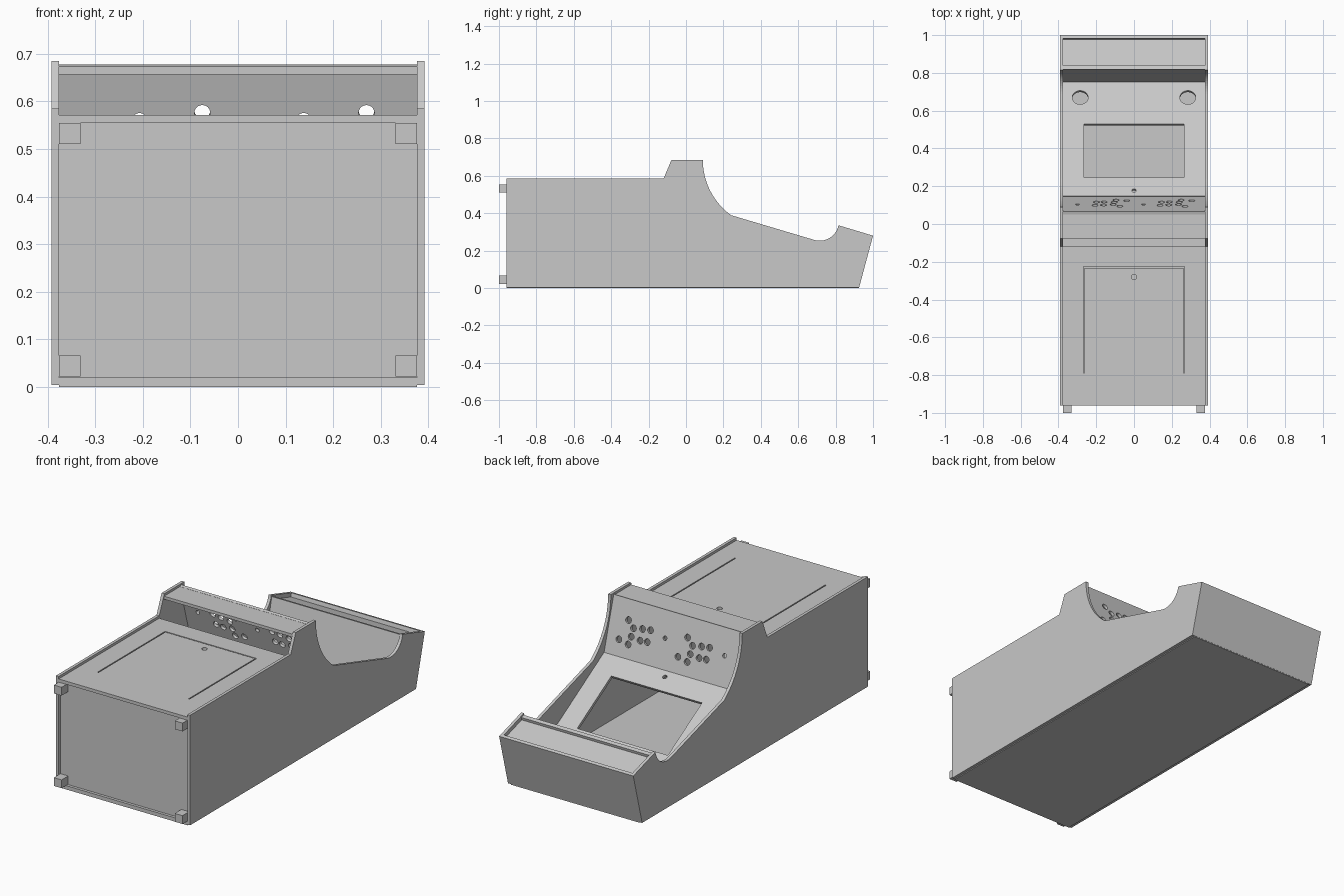
import bpy, bmesh, math
from mathutils import Vector, Matrix

if "Cube" in bpy.data.objects:
    bpy.data.objects.remove(bpy.data.objects["Cube"])

grey = bpy.data.materials.new("panel_grey")
grey.diffuse_color = (0.58, 0.58, 0.58, 1)
grey.use_nodes = True
grey.node_tree.nodes["Principled BSDF"].inputs["Base Color"].default_value = grey.diffuse_color
IN, OUT = 0.376, 0.392      # inner and outer half widths


def prism(name, profile, x0, x1):
    """Extrude a (y, z) profile from x0 to x1."""
    bm = bmesh.new()
    face = bm.faces.new([bm.verts.new((x0, y, z)) for y, z in profile])
    ext = bmesh.ops.extrude_face_region(bm, geom=[face])
    verts = [g for g in ext["geom"] if isinstance(g, bmesh.types.BMVert)]
    bmesh.ops.translate(bm, verts=verts, vec=(x1 - x0, 0, 0))
    bmesh.ops.recalc_face_normals(bm, faces=bm.faces)
    me = bpy.data.meshes.new(name)
    bm.to_mesh(me)
    bm.free()
    me.materials.append(grey)
    ob = bpy.data.objects.new(name, me)
    bpy.context.collection.objects.link(ob)
    return ob


def box(name, x0, x1, y0, y1, z0, z1):
    return prism(name, [(y0, z0), (y1, z0), (y1, z1), (y0, z1)], x0, x1)


def slab(a, b, up, down):
    """Profile of a board along a-b, reaching up and down along its normal."""
    a, b = Vector(a), Vector(b)
    d = (b - a).normalized()
    n = Vector((-d.y, d.x))
    return [tuple(p) for p in (a + n * up, b + n * up, b - n * down, a - n * down)]


def drill(x, yz, a, b, radius, sides=24):
    """Round cutter at (x, yz), square to the board a-b."""
    d = (Vector(b) - Vector(a)).normalized()
    n = Vector((0, -d.y, d.x))
    bm = bmesh.new()
    m = Matrix.Translation((x, yz[0], yz[1])) @ n.to_track_quat('Z', 'Y').to_matrix().to_4x4()
    bmesh.ops.create_cone(bm, cap_ends=True, segments=sides, radius1=radius,
                          radius2=radius, depth=0.1, matrix=m)
    me = bpy.data.meshes.new("cutter")
    bm.to_mesh(me)
    bm.free()
    ob = bpy.data.objects.new("cutter", me)
    bpy.context.collection.objects.link(ob)
    return ob


def cut(ob, cutters):
    for c in cutters:
        mod = ob.modifiers.new("cut", 'BOOLEAN')
        mod.object, mod.operation, mod.solver = c, 'DIFFERENCE', 'EXACT'
    bpy.context.view_layer.objects.active = ob
    for mod in list(ob.modifiers):
        bpy.ops.object.modifier_apply(modifier=mod.name)
    for c in cutters:
        bpy.data.objects.remove(c)


def lerp(a, b, t):
    return (a[0] + (b[0] - a[0]) * t, a[1] + (b[1] - a[1]) * t)


def arc(cy, cz, r, a0, a1, n):
    angles = [math.radians(a0 + (a1 - a0) * i / n) for i in range(n + 1)]
    return [(cy + r * math.cos(a), cz + r * math.sin(a)) for a in angles]


# Side walls with the curved cabinet outline
outline = [(-0.96, 0.004), (0.926, 0.004), (1.0, 0.28)]
outline += arc(0.715, 0.355, 0.102, -11, -105, 12)
outline += arc(0.455, 0.685, 0.365, 234, 180, 16)
outline += [(-0.078, 0.685), (-0.12, 0.585), (-0.96, 0.585)]
prism("side_left", outline, -OUT, -IN)
prism("side_right", outline, IN, OUT)

# Back board, base board and feet
box("back_board", -IN, IN, -0.96, 0.925, 0, 0.02)
box("base_board", -IN, IN, -0.945, -0.929, 0.02, 0.555)
for s in (-1, 1):
    for z in (0.022, 0.511):
        box("foot", s * 0.331, s * IN, -1.0, -0.945, z, z + 0.044)

# Front board with door slits and a lock hole
front = box("front_board", -IN, IN, -0.96, -0.12, 0.555, 0.572)
slits = [box("slit", x - 0.003, x + 0.003, -0.79, -0.231, 0.5, 0.6) for x in (-0.265, 0.265)]
slits.append(box("slit", -0.268, 0.268, -0.232, -0.226, 0.5, 0.6))
cut(front, slits + [drill(0, (-0.28, 0.56), (0, 0), (1, 0), 0.014)])

# Ledge above the controls
box("ledge", -IN, IN, -0.08, 0.067, 0.657, 0.673)

# Control board with two button groups
top, low = (0.066, 0.678), (0.147, 0.40)
control = prism("control_board", slab(top, low, 0, 0.015), -IN, IN)
buttons = [(0.27, 0.35), (0.235, 0.46), (0.184, 0.43), (0.138, 0.41),
           (0.24, 0.61), (0.187, 0.63), (0.146, 0.62), (0.25, 0.75), (0.306, 0.71)]
holes = [drill(x + off, lerp(top, low, t), top, low, 0.0165)
         for off in (0, -0.345) for x, t in buttons]
holes += [drill(x, lerp(top, low, 0.47), top, low, 0.011) for x in (0.05, -0.298)]
cut(control, holes)

# Screen board with window, speaker holes and a small hole
a, b = (0.147, 0.402), (0.752, 0.045)


def on_screen(y):
    return lerp(a, b, (y - a[0]) / (b[0] - a[0]))


screen = prism("screen_board", slab(a, b, 0, 0.016), -IN, IN)
cutters = [prism("window", slab(on_screen(0.245), on_screen(0.53), 0.05, 0.05), -0.265, 0.265)]
cutters += [drill(s * 0.285, on_screen(0.67), a, b, 0.042, 32) for s in (-1, 1)]
cutters.append(drill(0, on_screen(0.177), a, b, 0.011))
cut(screen, cutters)

# Head box: inner board, lid and end board
prism("head_inner_board", [(0.75, 0.03), (0.77, 0.03), (0.838, 0.322), (0.819, 0.328)], -IN, IN)
prism("head_lid", slab((0.834, 0.308), (0.988, 0.262), 0, 0.014), -IN, IN)
prism("head_end_board", [(0.909, 0.004), (0.926, 0.004), (1.0, 0.28), (0.983, 0.285)], -IN, IN)
